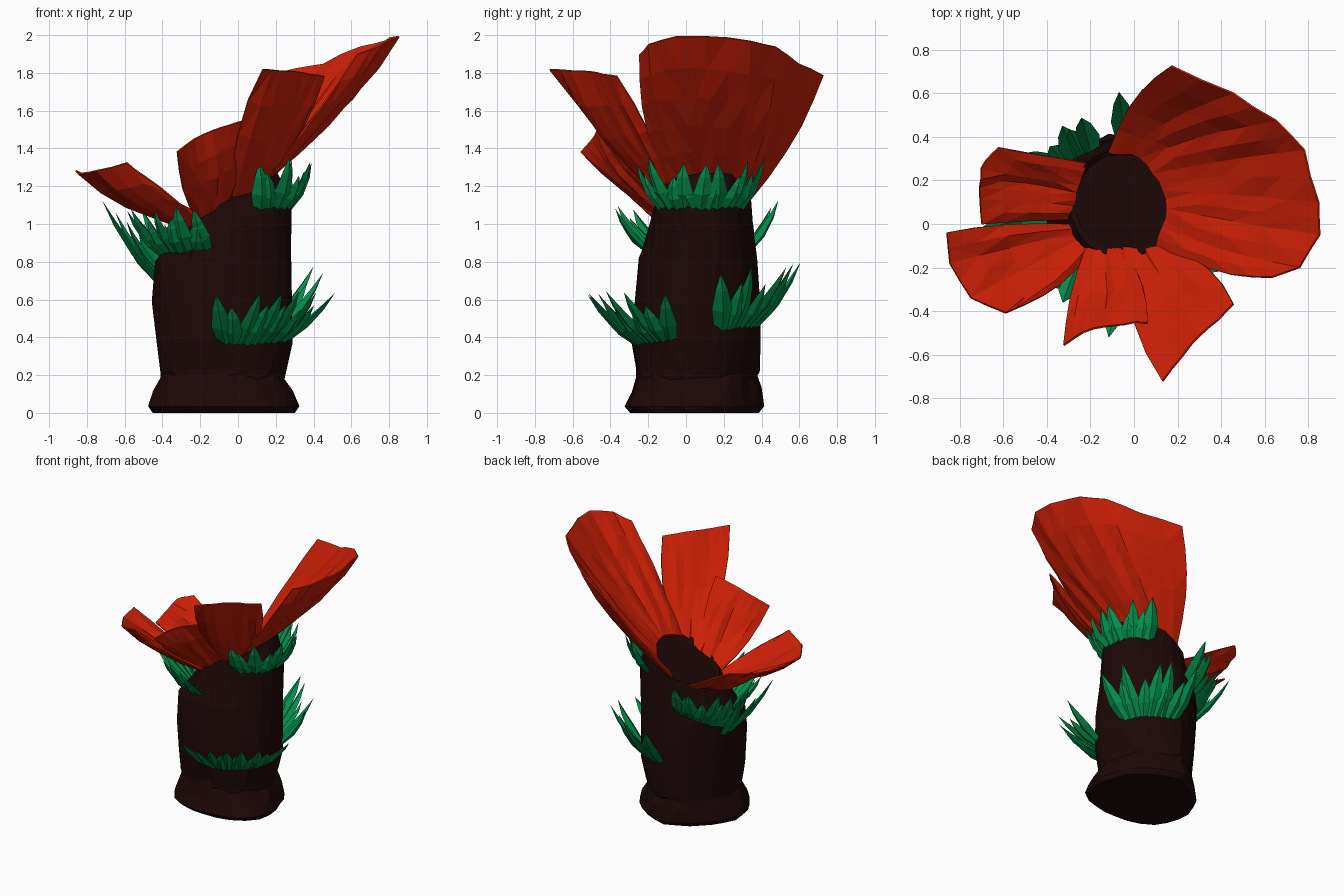
import bpy
import bmesh
import math
import random
from mathutils import Vector

random.seed(4)
cube = bpy.data.objects.get("Cube")
if cube:
    bpy.data.objects.remove(cube, do_unlink=True)


def make_material(name, colour):
    mat = bpy.data.materials.new(name)
    mat.use_nodes = True
    rgba = (*colour, 1.0)
    mat.diffuse_color = rgba
    mat.node_tree.nodes["Principled BSDF"].inputs["Base Color"].default_value = rgba
    return mat


BARK = make_material("dark bark", (0.012, 0.0022, 0.0022))
RED = make_material("petal red", (0.60, 0.014, 0.002))
GREEN = make_material("leaf green", (0.001, 0.28, 0.075))


def finish(bm, name, mat):
    """Turn a bmesh into a flat-shaded object."""
    bmesh.ops.recalc_face_normals(bm, faces=bm.faces)
    mesh = bpy.data.meshes.new(name)
    bm.to_mesh(mesh)
    bm.free()
    mesh.materials.append(mat)
    obj = bpy.data.objects.new(name, mesh)
    bpy.context.scene.collection.objects.link(obj)
    return obj


def bridge(bm, a, b):
    n = len(a)
    for i in range(n):
        j = (i + 1) % n
        bm.faces.new((a[i], a[j], b[j], b[i]))


# Trunk rings: height, tilt, x range, y range
RINGS = [
    (0.00, 0.0, -0.45, 0.29, -0.29, 0.38),
    (0.035, 0.0, -0.48, 0.31, -0.32, 0.41),
    (0.12, 0.0, -0.45, 0.27, -0.28, 0.395),
    (0.19, 0.0, -0.41, 0.23, -0.25, 0.38),
    (0.23, 0.0, -0.415, 0.24, -0.25, 0.38),
    (0.38, 0.0, -0.43, 0.28, -0.27, 0.395),
    (0.60, 0.0, -0.445, 0.285, -0.26, 0.385),
    (0.82, 0.08, -0.44, 0.285, -0.24, 0.37),
    (0.99, 0.33, -0.38, 0.285, -0.19, 0.35),
    (1.15, 0.5, -0.30, 0.21, -0.15, 0.34),
    (1.13, 0.5, -0.27, 0.16, -0.12, 0.32),
]


def corner(angle, degrees):
    """Weight that peaks at one diagonal and fades out at the axes."""
    d = angle - math.radians(degrees)
    return max(0, math.cos(2 * d)) if math.cos(d) > 0 else 0


def ring_point(ring, angle):
    z, tilt, x0, x1, y0, y1 = ring
    low = max(0, 1 - z / 0.9)
    full = min(1, z / 0.3) * min(1, max(0, (1.1 - z) / 0.2))
    r = 1 + (0.05 * low * (1 - full) + 0.13 * full) * corner(angle, 225)
    r += low * (0.13 * corner(angle, 315) - 0.13 * corner(angle, 135) - 0.04 * corner(angle, 45))
    x = (x0 + x1) / 2 + (x1 - x0) / 2 * math.cos(angle) * r
    y = (y0 + y1) / 2 + (y1 - y0) / 2 * math.sin(angle) * r
    return Vector((x, y, z + tilt * (x + 0.05)))


def trunk_point(angle, z):
    """Point on the outer trunk at an angle and height."""
    outer = [ring_point(r, angle) for r in RINGS[:-1]]
    for a, b in zip(outer, outer[1:]):
        if a.z <= z <= b.z:
            return a.lerp(b, (z - a.z) / (b.z - a.z))
    return outer[-1]


# Trunk with flared foot, vertical bark ridges and slanted cut top
SIDES = 24
bm = bmesh.new()
ridges = [random.uniform(-0.02, 0.02) for _ in range(SIDES)]
loops = []
for k, ring in enumerate(RINGS):
    loop = []
    for i in range(SIDES):
        p = ring_point(ring, math.tau * (i + 0.3 * (k % 2)) / SIDES)
        axis = Vector((-0.08, 0.06, p.z))
        if ring != RINGS[-1]:
            p = axis + (p - axis) * (1 + ridges[i] + random.uniform(-0.015, 0.02))
            if k > 1:
                p.z += random.uniform(-0.015, 0.015)
        loop.append(bm.verts.new(p))
    loops.append(loop)
for a, b in zip(loops, loops[1:]):
    bridge(bm, a, b)
bm.faces.new(loops[0][::-1])
bm.faces.new(loops[-1])
bmesh.ops.triangulate(bm, faces=bm.faces)
finish(bm, "trunk", BARK)


def along(points, t):
    """Point at fraction t of a polyline."""
    s = t * (len(points) - 1)
    i = min(int(s), len(points) - 2)
    return Vector(points[i]).lerp(Vector(points[i + 1]), s - i)


def petal(name, base, rim, spread=0.03, sag=0.03, columns=8, rows=4):
    """Fan-shaped, softly creased petal that thins towards its rim."""
    bm = bmesh.new()
    side = (Vector(rim[-1]) - Vector(rim[0])).normalized()
    out = along(rim, 0.5) - along(base, 0.5)
    normal = side.cross(out).normalized()
    if normal.z < 0:
        normal.negate()
    grid = []
    for i in range(columns + 1):
        u = i / columns
        crease = random.uniform(-0.015, 0.015)
        line = []
        for j in range(rows + 1):
            v = j / rows
            p = along(base, u).lerp(along(rim, u), v)
            bulge = math.sin(math.pi * v)
            p += side * (2 * u - 1) * spread * bulge
            p -= normal * sag * bulge * math.sin(math.pi * u)
            p += normal * (crease * bulge + random.uniform(-0.006, 0.006))
            line.append(bm.verts.new(p))
        grid.append(line)
    for a, b in zip(grid, grid[1:]):
        for j in range(rows):
            bm.faces.new((a[j], b[j], b[j + 1], a[j + 1]))
    bmesh.ops.triangulate(bm, faces=bm.faces)
    obj = finish(bm, name, RED)
    group = obj.vertex_groups.new(name="thickness")
    for vert in obj.data.vertices:
        i, j = divmod(vert.index, rows + 1)
        edge = j == rows or i in (0, columns)
        group.add([vert.index], 0.25 if edge else 1.0, "REPLACE")
    thick = obj.modifiers.new("thickness", "SOLIDIFY")
    thick.thickness = 0.036
    thick.offset = 0
    thick.vertex_group = group.name


petal("large_petal",
      [(-0.12, 0.33, 1.12), (0.02, 0.33, 1.20), (0.13, 0.2, 1.24), (0.17, 0.05, 1.25), (0.1, -0.11, 1.21)],
      [(0.17, 0.725, 1.79), (0.45, 0.6, 1.85), (0.65, 0.475, 1.94), (0.78, 0.34, 1.97),
       (0.845, 0.1, 1.995), (0.85, -0.05, 1.995), (0.76, -0.2, 1.95), (0.63, -0.245, 1.90)],
      spread=0.05, columns=14, rows=5)
petal("front_left_petal",
      [(-0.05, -0.11, 1.12), (0.05, -0.13, 1.17), (0.13, -0.1, 1.23)],
      [(0.13, -0.72, 1.82), (0.25, -0.57, 1.81), (0.36, -0.46, 1.80), (0.46, -0.37, 1.78)], spread=0.055)
petal("front_petal",
      [(-0.22, -0.1, 1.02), (-0.13, -0.13, 1.07), (-0.04, -0.12, 1.12)],
      [(-0.32, -0.56, 1.38), (-0.2, -0.48, 1.47), (-0.08, -0.46, 1.52), (0.06, -0.45, 1.55)])
petal("right_petal",
      [(-0.28, 0.0, 0.99), (-0.27, -0.08, 0.99), (-0.2, -0.13, 1.01)],
      [(-0.86, -0.04, 1.28), (-0.845, -0.18, 1.27), (-0.75, -0.34, 1.28), (-0.59, -0.41, 1.32), (-0.5, -0.37, 1.26)])
petal("back_right_petal",
      [(-0.22, 0.28, 1.06), (-0.27, 0.15, 1.02), (-0.28, 0.02, 0.99)],
      [(-0.62, 0.35, 1.29), (-0.7, 0.27, 1.28), (-0.71, 0.15, 1.23), (-0.7, 0.0, 1.19)], spread=0.0)


def blade(bm, root, out, lean, height, width):
    """Four-sided pointed leaf bending away from the trunk."""
    across = Vector((-out.y, out.x, 0))
    tip = root + out * lean + Vector((0, 0, height)) + across * random.uniform(-0.07, 0.07)
    previous = None
    for t, w in ((0, 0.7), (0.35, 1.0), (0.7, 0.6)):
        c = root.lerp(tip, t) + out * 0.02 * math.sin(math.pi * t)
        face = (out + Vector((0, 0, -lean / height))).normalized() * 0.4
        loop = [bm.verts.new(c + d * width * w / 2) for d in (across, face, -across, -face)]
        if previous:
            bridge(bm, previous, loop)
        else:
            bm.faces.new(loop)
        previous = loop
    end = bm.verts.new(tip)
    for i in range(4):
        bm.faces.new((previous[i], previous[(i + 1) % 4], end))


def tuft(name, start, stop, z0, z1, lean, height, count):
    """Row of leaves fanned around the trunk between two angles."""
    bm = bmesh.new()
    for i in range(count):
        t = i / (count - 1)
        angle = math.radians(start + (stop - start) * t)
        root = trunk_point(angle, z0 + (z1 - z0) * t)
        fan = angle + math.radians(stop - start) * (t - 0.5) * 0.25
        out = Vector((math.cos(fan), math.sin(fan), 0))
        size = random.uniform(0.7, 0.85) if i % 2 else random.uniform(0.95, 1.1)
        blade(bm, root - out * 0.02, out, lean * size, height * size, random.uniform(0.09, 0.12))
    finish(bm, name, GREEN)


# Leaf tufts around the trunk
tuft("front_leaves", -88, -25, 0.36, 0.38, 0.26, 0.25, 11)
tuft("back_left_leaves", 24, 84, 0.44, 0.46, 0.22, 0.31, 9)
tuft("top_left_leaves", -58, 58, 1.07, 1.08, 0.13, 0.26, 13)
tuft("front_right_leaves", 188, 254, 0.83, 0.86, 0.18, 0.23, 9)
tuft("back_right_leaves", 112, 174, 0.85, 0.72, 0.17, 0.27, 10)
tuft("right_long_leaves", 166, 184, 0.68, 0.70, 0.28, 0.40, 3)
